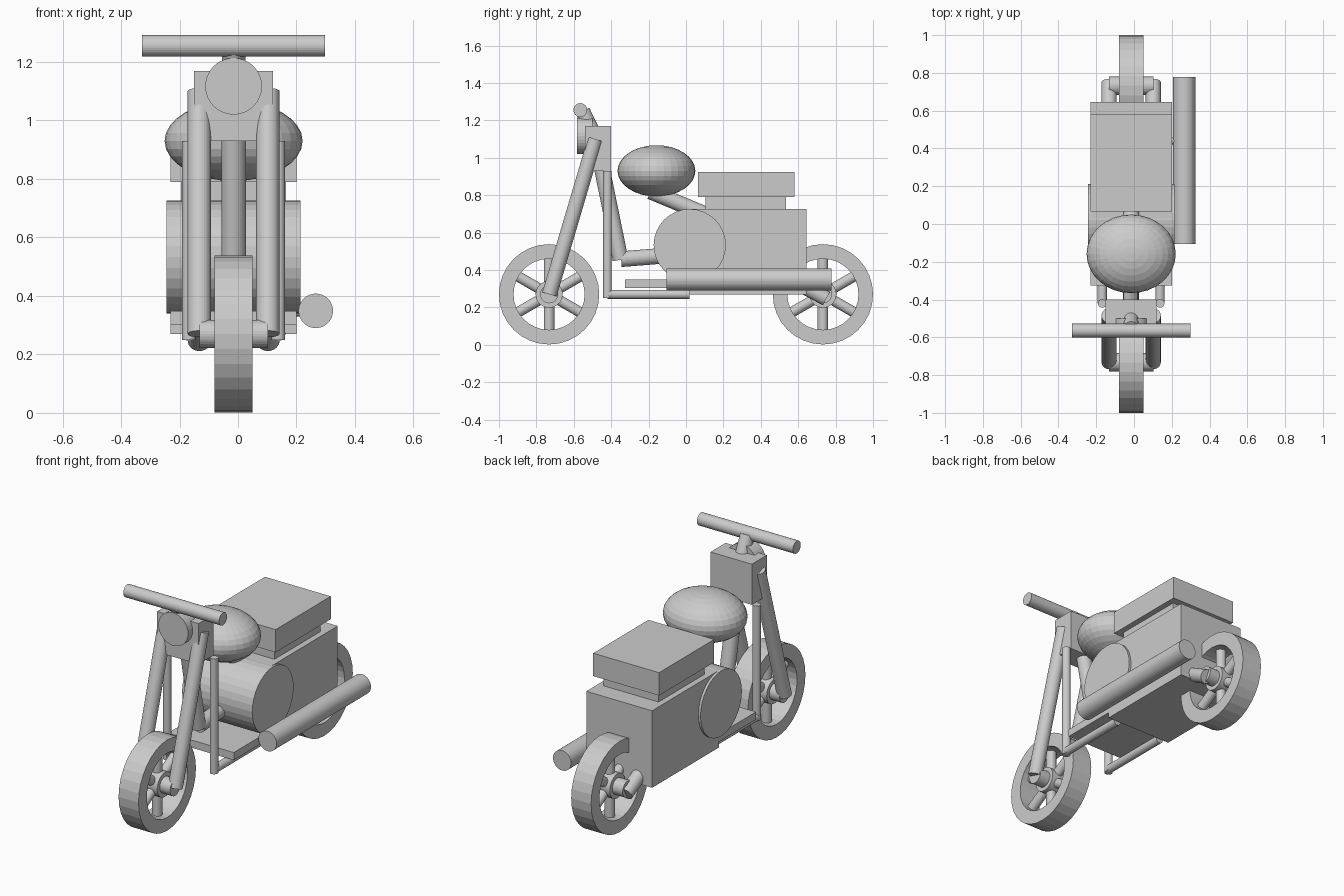
import bpy, bmesh, math
from mathutils import Vector, Matrix

if "Cube" in bpy.data.objects:
    bpy.data.objects.remove(bpy.data.objects["Cube"])

MID = -0.015          # centre plane of the bike
WHEEL_Z = 0.27
SIDES = 32

gray = bpy.data.materials.new("light_gray")
gray.use_nodes = True
COLOUR = (0.6, 0.6, 0.6, 1)
gray.diffuse_color = COLOUR
gray.node_tree.nodes["Principled BSDF"].inputs["Base Color"].default_value = COLOUR


def finish(name, bm):
    bmesh.ops.recalc_face_normals(bm, faces=bm.faces)
    mesh = bpy.data.meshes.new(name)
    bm.to_mesh(mesh)
    bm.free()
    mesh.materials.append(gray)
    obj = bpy.data.objects.new(name, mesh)
    bpy.context.collection.objects.link(obj)
    return obj


def add_rod(bm, start, end, radius):
    a, b = Vector(start), Vector(end)
    turn = (b - a).to_track_quat("Z", "Y").to_matrix().to_4x4()
    bmesh.ops.create_cone(bm, cap_ends=True, segments=SIDES, radius1=radius, radius2=radius,
                          depth=(b - a).length, matrix=Matrix.Translation((a + b) / 2) @ turn)


def rod(name, start, end, radius):
    bm = bmesh.new()
    add_rod(bm, start, end, radius)
    return finish(name, bm)


def side_rods(name, offset, start, end, radius):
    """Matching pair of rods; start and end are (y, z)."""
    for side, s in (("left", 1), ("right", -1)):
        x = MID + s * offset
        rod(f"{side}_{name}", (x, *start), (x, *end), radius)


def mid_rod(name, start, end, radius):
    return rod(name, (MID, *start), (MID, *end), radius)


def cross_rod(name, half, y, z, radius):
    return rod(name, (MID - half, y, z), (MID + half, y, z), radius)


def box(name, half, y0, y1, z0, z1):
    bm = bmesh.new()
    bmesh.ops.create_cube(bm, size=1)
    bmesh.ops.scale(bm, verts=bm.verts, vec=(half * 2, y1 - y0, z1 - z0))
    bmesh.ops.translate(bm, verts=bm.verts, vec=(MID, (y0 + y1) / 2, (z0 + z1) / 2))
    return finish(name, bm)


def wheel(name, y):
    centre = Vector((MID, y, WHEEL_Z))
    # Tyre: a rectangular section spun around the axle
    bm = bmesh.new()
    section = [bm.verts.new(centre + Vector((x, 0, r)))
               for x, r in ((-0.065, 0.19), (-0.065, 0.268), (0.065, 0.268), (0.065, 0.19))]
    edges = [bm.edges.new((section[i], section[(i + 1) % 4])) for i in range(4)]
    bmesh.ops.spin(bm, geom=section + edges, cent=centre, axis=(1, 0, 0),
                   angle=math.tau, steps=SIDES, use_merge=True)
    bmesh.ops.remove_doubles(bm, verts=bm.verts, dist=0.0005)
    finish(name + "_tyre", bm)
    # Spokes
    bm = bmesh.new()
    for i in range(6):
        a = math.radians(30 + 60 * i)
        way = Vector((0, math.cos(a), math.sin(a)))
        add_rod(bm, centre + way * 0.04, centre + way * 0.2, 0.028)
    finish(name + "_spokes", bm)
    cross_rod(name + "_hub", 0.05, y, WHEEL_Z, 0.072)
    cross_rod(name + "_axle", 0.117, y, WHEEL_Z, 0.048)


# Wheels and forks
wheel("front_wheel", -0.732)
wheel("rear_wheel", 0.732)
side_rods("front_fork", 0.117, (-0.73, 0.27), (-0.485, 1.10), 0.04)
side_rods("rear_fork", 0.117, (0.5, 0.38), (0.75, 0.247), 0.04)

# Steering head, headlight and handlebar
box("steering_head", 0.135, -0.54, -0.40, 0.93, 1.17)
mid_rod("headlight", (-0.583, 1.117), (-0.5, 1.117), 0.097)
mid_rod("handlebar_stem", (-0.553, 1.25), (-0.49, 1.12), 0.04)
cross_rod("handlebar", 0.313, -0.565, 1.255, 0.037)

# Frame tubes
mid_rod("down_tube", (-0.455, 0.97), (-0.35, 0.455), 0.042)
mid_rod("lower_tube", (-0.347, 0.458), (-0.1, 0.478), 0.042)
mid_rod("top_tube", (-0.19, 0.82), (0.11, 0.695), 0.042)
side_rods("guard_upright", 0.153, (-0.42, 0.25), (-0.42, 0.93), 0.023)
side_rods("floor_rail", 0.153, (-0.42, 0.27), (0.02, 0.27), 0.024)

# Body, engine and floor
box("floor_plate", 0.215, -0.325, 0.05, 0.303, 0.348)
box("body", 0.215, 0.02, 0.645, 0.27, 0.725)
cross_rod("engine_drum", 0.229, 0.02, 0.533, 0.193)

# Seat
box("seat_base", 0.18, 0.105, 0.535, 0.72, 0.79)
box("seat", 0.215, 0.065, 0.58, 0.79, 0.925)

# Fuel tank
bm = bmesh.new()
bmesh.ops.create_uvsphere(bm, u_segments=SIDES, v_segments=16, radius=1)
bmesh.ops.scale(bm, verts=bm.verts, vec=(0.236, 0.208, 0.137))
bmesh.ops.translate(bm, verts=bm.verts, vec=(MID, -0.158, 0.93))
finish("fuel_tank", bm)

# Exhaust
rod("exhaust_pipe", (0.266, -0.105, 0.349), (0.266, 0.777, 0.349), 0.059)
rod("exhaust_mount", (0.19, 0.44, 0.349), (0.266, 0.44, 0.349), 0.02)
